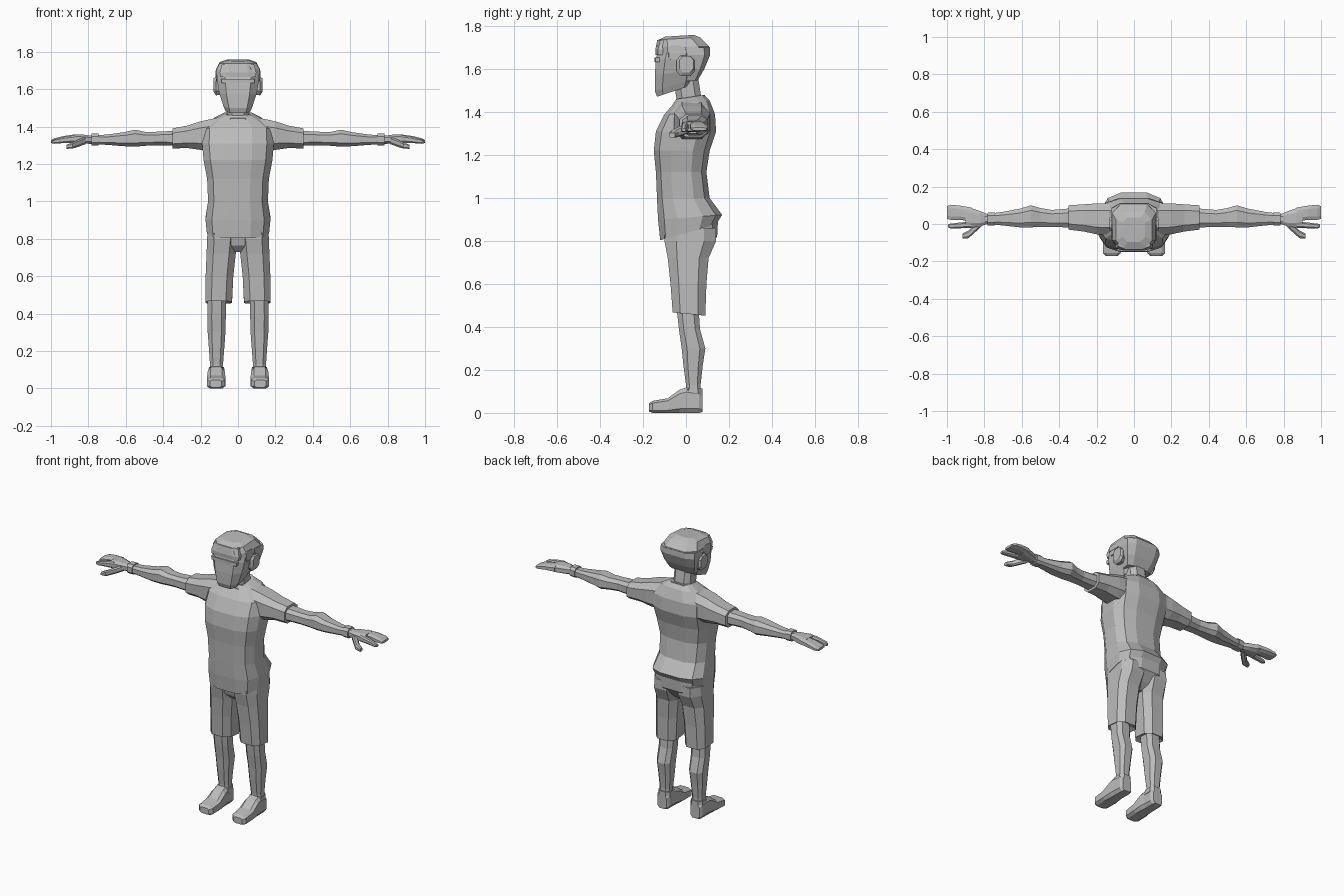
import bpy, bmesh, math
from mathutils import Vector

grey = bpy.data.materials.new("matte_grey")
grey.diffuse_color = (0.5, 0.5, 0.5, 1)


def loft(name, axis, rings, n=8, p=0.7, sign=1):
    """Skin closed rings (t, a0, a1, b0, b1[, tilt]) placed along an axis."""
    bm = bmesh.new()
    norm = math.cos(math.pi / n) ** p
    loops = []
    for r in rings:
        t, a0, a1, b0, b1 = r[:5]
        tilt = r[5] if len(r) > 5 else 0
        loop = []
        for i in range(n):
            ang = (i + 0.5) * 2 * math.pi / n
            c, s = math.cos(ang), math.sin(ang)
            u = math.copysign(abs(c) ** p, c) / norm
            v = math.copysign(abs(s) ** p, s) / norm
            a = (a0 + a1) / 2 + u * (a1 - a0) / 2
            b = (b0 + b1) / 2 + v * (b1 - b0) / 2
            k = t + tilt * v * (b1 - b0) / 2
            x, y, z = {"x": (k, a, b), "y": (a, k, b), "z": (a, b, k)}[axis]
            loop.append(bm.verts.new((x * sign, y, z)))
        loops.append(loop)
    for lo, hi in zip(loops, loops[1:]):
        for i in range(n):
            j = (i + 1) % n
            bm.faces.new((lo[i], lo[j], hi[j], hi[i]))
    bm.faces.new(loops[0])
    bm.faces.new(loops[-1])
    bmesh.ops.recalc_face_normals(bm, faces=bm.faces)
    me = bpy.data.meshes.new(name)
    bm.to_mesh(me)
    bm.free()
    me.materials.append(grey)
    ob = bpy.data.objects.new(name, me)
    bpy.context.collection.objects.link(ob)
    return ob


def pair(name, axis, rings, **kw):
    for side, s in (("left", 1), ("right", -1)):
        loft(f"{side}_{name}", axis, rings, sign=s, **kw)


def sym(z, hw, y0, y1, tilt=0):
    return (z, -hw, hw, y0, y1, tilt)


# Shirt body with a raised back hem
loft("shirt", "z", [
    sym(0.84, .166, -.12, .14, .28), sym(0.91, .174, -.13, .168, .08),
    sym(1.00, .160, -.135, .11), sym(1.12, .165, -.14, .095),
    sym(1.22, .184, -.15, .11), sym(1.31, .192, -.14, .14),
    sym(1.39, .188, -.10, .135), sym(1.445, .125, -.06, .11, .1),
    sym(1.47, .075, -.045, .085, .15)], n=12)
# Collar
loft("collar", "z", [
    sym(1.43, .085, -.065, .09, .2), sym(1.462, .075, -.058, .088, .25),
    sym(1.462, .060, -.045, .07, .25)])
# Sleeves
pair("sleeve", "x", [
    (.07, -.06, .11, 1.27, 1.455), (.20, -.055, .11, 1.275, 1.428),
    (.27, -.04, .105, 1.285, 1.405), (.35, -.03, .10, 1.283, 1.39),
    (.35, -.02, .088, 1.293, 1.38)])
# Bare arms
pair("arm", "x", [
    (.32, -.02, .085, 1.297, 1.378), (.44, -.015, .075, 1.300, 1.372),
    (.50, -.015, .085, 1.297, 1.372), (.55, -.018, .10, 1.292, 1.383),
    (.61, -.018, .082, 1.295, 1.370), (.70, -.008, .065, 1.302, 1.357),
    (.80, .002, .052, 1.308, 1.352)])
# Wristbands
pair("wristband", "x", [
    (.745, -.008, .063, 1.300, 1.362), (.782, -.008, .060, 1.300, 1.362)])
# Hands: palm, finger slab, index finger, thumb
pair("palm", "x", [
    (.785, .0, .053, 1.310, 1.350), (.82, -.012, .068, 1.308, 1.356),
    (.87, -.020, .085, 1.308, 1.358), (.90, -.012, .09, 1.312, 1.354)])
pair("fingers", "x", [
    (.87, .015, .088, 1.314, 1.356), (.93, .022, .098, 1.314, 1.350),
    (.98, .022, .103, 1.312, 1.338), (1.0, .028, .095, 1.313, 1.328)])
pair("index_finger", "x", [
    (.87, -.020, .014, 1.314, 1.354), (.93, -.023, .008, 1.312, 1.345),
    (.98, -.024, .002, 1.308, 1.332), (.995, -.018, -.002, 1.310, 1.324)])
pair("thumb", "x", [
    (.815, -.012, .03, 1.306, 1.345), (.85, -.045, .0, 1.293, 1.332),
    (.885, -.076, -.035, 1.282, 1.315), (.918, -.078, -.052, 1.281, 1.302)])

# Shorts: seat and two legs
loft("shorts_seat", "z", [
    sym(.73, .035, -.05, .06), sym(.765, .10, -.085, .10),
    sym(.82, .162, -.10, .145), sym(.92, .158, -.11, .15)], n=12)
pair("shorts_leg", "z", [
    (.475, .058, .148, -.04, .07, -.06), (.46, .032, .175, -.062, .09, -.1),
    (.60, .025, .173, -.072, .095), (.72, .012, .168, -.085, .105),
    (.80, .003, .165, -.10, .14), (.86, .003, .162, -.10, .14)])
# Lower legs
pair("lower_leg", "z", [
    (.06, .078, .152, .0, .070), (.13, .080, .150, .0, .068),
    (.22, .073, .156, -.012, .078), (.30, .067, .162, -.02, .090),
    (.39, .065, .163, -.033, .065), (.50, .064, .162, -.045, .058)])
# Shoes: sole, body and ankle cuff
pair("shoe", "y", [
    (-.172, .088, .150, .006, .045), (-.155, .070, .166, 0, .056),
    (-.085, .067, .166, 0, .068), (-.03, .070, .162, 0, .108),
    (.0, .074, .160, 0, .118), (.06, .074, .158, 0, .108),
    (.076, .085, .148, .004, .09)], p=0.5)
pair("shoe_cuff", "z", [
    (.08, .072, .158, -.012, .076), (.112, .074, .156, -.008, .076, .05)])

# Neck and head
loft("neck", "z", [
    sym(1.40, .062, -.04, .075), sym(1.47, .058, -.045, .07, .1),
    sym(1.57, .058, -.06, .055)])
loft("head", "z", [
    sym(1.497, .066, -.135, .02, .33), sym(1.525, .078, -.145, .035, .3),
    sym(1.585, .100, -.145, .062, .12), sym(1.645, .112, -.140, .085),
    sym(1.70, .114, -.128, .095), sym(1.74, .092, -.11, .05)], p=0.55)
# Hair: crown, back of the head, fringe
loft("hair_crown", "z", [
    sym(1.675, .119, -.135, .110), sym(1.705, .117, -.136, .108),
    sym(1.742, .097, -.128, .065, .06), sym(1.755, .060, -.095, .035, .06)], p=0.6)
loft("hair_back", "z", [
    sym(1.545, .085, -.01, .055, .1), sym(1.60, .107, -.01, .085),
    sym(1.665, .121, -.02, .112), sym(1.70, .119, -.03, .111)], p=0.55)
loft("fringe", "z", [
    sym(1.665, .095, -.141, -.10), sym(1.69, .098, -.143, -.09),
    sym(1.735, .085, -.134, -.07)])
# Eye band and nose
loft("eye_band", "z", [
    sym(1.632, .088, -.147, -.12), sym(1.654, .090, -.147, -.12)], p=0.45)
# Ears and temple hair
pair("ear", "x", [
    (.08, -.035, .030, 1.57, 1.655), (.118, -.045, .040, 1.567, 1.662),
    (.130, -.030, .034, 1.585, 1.660)])
pair("temple_hair", "x", [
    (.09, -.085, -.02, 1.64, 1.71), (.117, -.080, -.02, 1.645, 1.71)], p=0.4)
